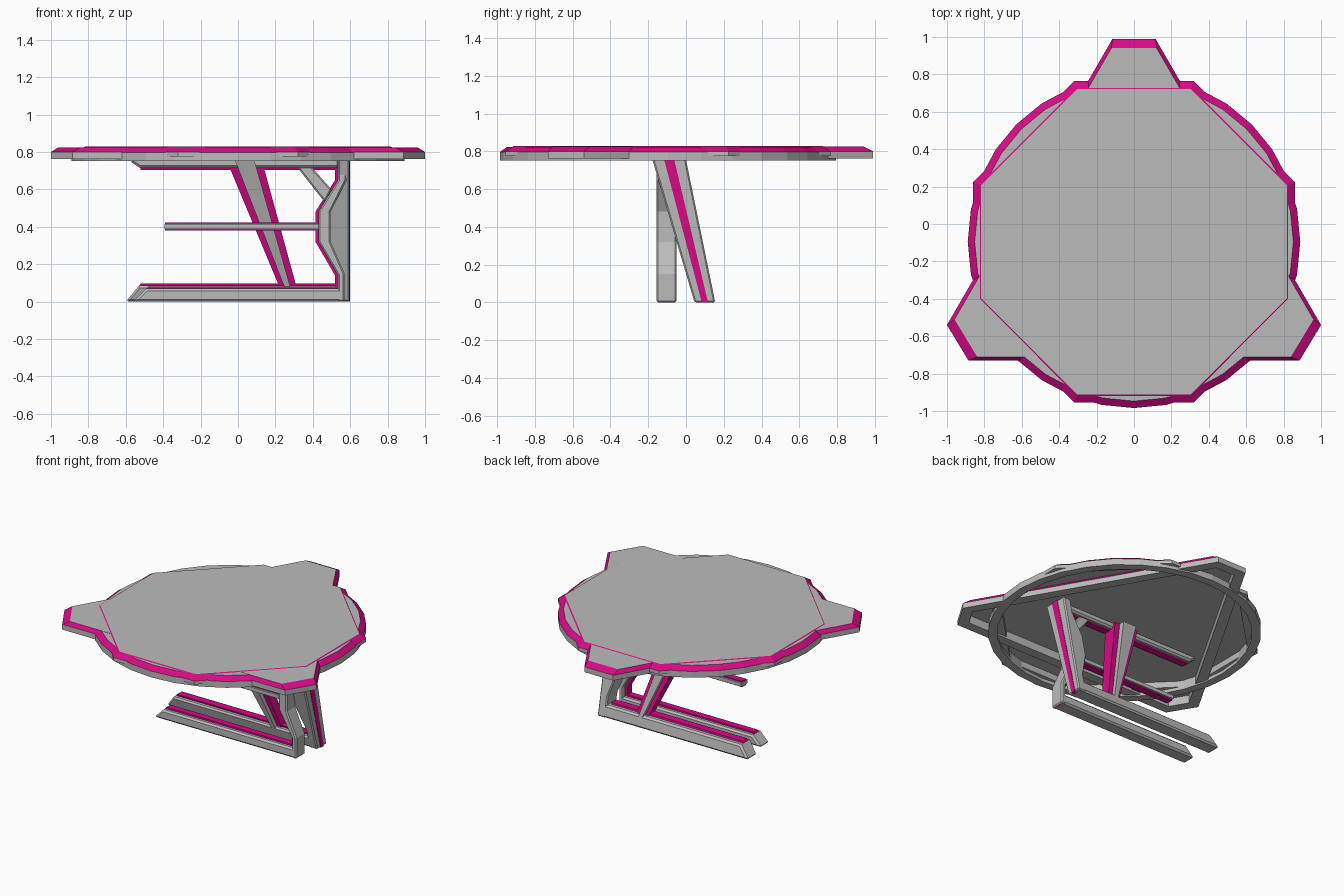
import bpy, bmesh
from math import sin, cos, pi
from mathutils import Vector

if "Cube" in bpy.data.objects:
    bpy.data.objects.remove(bpy.data.objects["Cube"])

pink = bpy.data.materials.new("pink_trim")
pink.diffuse_color = (0.68, 0.003, 0.24, 1)
pink.use_nodes = True
pink.node_tree.nodes["Principled BSDF"].inputs["Base Color"].default_value = pink.diffuse_color
grey = bpy.data.materials.new("grey_panel")
grey.diffuse_color = (0.5, 0.5, 0.5, 1)
grey.use_nodes = True
grey.node_tree.nodes["Principled BSDF"].inputs["Base Color"].default_value = grey.diffuse_color


def finish(name, bm, mats, bevel=0):
    bmesh.ops.recalc_face_normals(bm, faces=bm.faces[:])
    me = bpy.data.meshes.new(name)
    bm.to_mesh(me)
    bm.free()
    for m in mats:
        me.materials.append(m)
    ob = bpy.data.objects.new(name, me)
    bpy.context.collection.objects.link(ob)
    if bevel:
        mod = ob.modifiers.new("chamfer", 'BEVEL')
        mod.width, mod.segments = bevel, 1
        mod.limit_method = 'ANGLE'
        mod.angle_limit = 1.0
    return ob


def inset(pts, dists):
    """Move each edge i (point i to i+1) of a clockwise outline inwards by dists[i]."""
    out, n = [], len(pts)
    for i in range(n):
        p, a, b = Vector(pts[i]), Vector(pts[i - 1]), Vector(pts[(i + 1) % n])
        d1, d2 = (p - a).normalized(), (b - p).normalized()
        n1, n2 = Vector((d1.y, -d1.x)), Vector((d2.y, -d2.x))
        w1, w2 = dists[i - 1], dists[i]
        det = n1.x * n2.y - n1.y * n2.x
        out.append((p.x + (w1 * n2.y - w2 * n1.y) / det,
                    p.y + (n1.x * w2 - n2.x * w1) / det))
    return out


def frame(name, pts, bevels, z0, z1, z2, width):
    """Hollow-bottomed slab: side wall, pink sloped rim, flat top, lower ring."""
    n = len(pts)
    top, inner = inset(pts, bevels), inset(pts, [width] * n)
    bm = bmesh.new()
    loops = [[bm.verts.new((x, y, z)) for x, y in ring] for ring, z in
             ((inner, z2 - .005), (inner, z0), (pts, z0), (pts, z1), (top, z2))]
    for k in range(4):
        for i in range(n):
            j = (i + 1) % n
            f = bm.faces.new((loops[k][i], loops[k][j], loops[k + 1][j], loops[k + 1][i]))
            f.material_index = 1 if k == 3 else 0
    bm.faces.new(loops[4])
    bm.faces.new(loops[0])
    finish(name, bm, [grey, pink])


def upright(z):
    return -.103, .052


def leaning(z):
    return .1 - .25 * z, .055 + .045 * z


def prism(name, pts, place, scale=1, mat=grey, bevel=.012):
    """Side profile in x,z given depth in y; place(z) gives centre and half depth."""
    bm = bmesh.new()
    sides = []
    for s in (-1, 1):
        sides.append([bm.verts.new((x, place(z)[0] + s * scale * place(z)[1], z)) for x, z in pts])
        bm.faces.new(sides[-1])
    for i in range(len(pts)):
        j = (i + 1) % len(pts)
        bm.faces.new((sides[0][i], sides[0][j], sides[1][j], sides[1][i]))
    finish(name, bm, [mat], bevel)


# table top: round rim, three-cornered frame, octagonal panel
cy = -.095
circle = [(.889 * sin(i * pi / 16), cy + .889 * cos(i * pi / 16)) for i in range(32)]
frame("round_rim", circle, [.037] * 32, .752, .797, .824, .06)
tri = [(-.115, .99), (.115, .99), (1, -.54), (.885, -.73), (-.885, -.73), (-1, -.54)]
frame("three_corner_frame", tri, [.05, .02] * 3, .762, .80, .825, .07)
h, c = .86, .32
octo = [(-c, h), (c, h), (h, c), (h, -c), (c, -h), (-c, -h), (-h, -c), (-h, c)]
octo = [(x, y + cy) for x, y in octo]
frame("octagon_panel", octo, [.043] * 8, .775, .80, .829, .06)

# base rails with pink strip on top
for name, place, x0, top in (("front", upright, -.56, .07), ("back", leaning, -.6, .085)):
    prism(name + "_base_rail", [(x0, 0), (.56, 0), (.56, top), (x0 + .07, top)], place)
    prism(name + "_base_rail_strip", [(x0 + .06, top - .02), (.52, top - .02), (.52, top + .012),
                                      (x0 + .08, top + .012)], place, .45, pink, 0)

# upright bent post, pink along its inner edge
inner_edge = [(.535, .76), (.535, .65), (.43, .48), (.43, .32), (.535, .14), (.535, 0)]
outer_edge = [(.57, 0), (.57, .15), (.495, .32), (.495, .48), (.58, .65), (.58, .76)]
prism("bent_post", inner_edge + outer_edge, upright, 1, grey, .008)
prism("bent_post_strip", [(x - .016, z) for x, z in inner_edge]
      + [(x + .02, z) for x, z in reversed(inner_edge)], upright, .45, pink, 0)

# leaning rear post with bent inner side, pink along its outer face
prism("leaning_post", [(.535, 0), (.597, 0), (.597, .765), (.535, .765), (.535, .65),
                       (.48, .48), (.48, .32), (.535, .14)], leaning, 1, grey, .008)
prism("leaning_post_strip", [(.57, 0), (.6, 0), (.6, .765), (.57, .765)], leaning, .3, pink, 0)

# tapered slanting strut with pink edges
prism("strut_edges", [(-.065, .765), (.125, .765), (.315, .07), (.225, .07)], leaning, .55, pink, 0)
prism("strut", [(-.02, .765), (.085, .765), (.285, .06), (.255, .06)], leaning, 1, grey, 0)

# top rail, middle bar and corner brace
prism("top_rail", [(-.57, .765), (-.57, .745), (-.525, .715), (.54, .715), (.54, .765)], upright)
prism("top_rail_strip", [(-.52, .705), (.52, .705), (.52, .73), (-.52, .73)], upright, .45, pink, 0)
prism("middle_bar_edges", [(-.39, .38), (.44, .38), (.44, .422), (-.39, .422)], upright, .45, pink, 0)
prism("middle_bar", [(-.392, .388), (.44, .388), (.44, .414), (-.392, .414)], upright, .7, grey, 0)
prism("corner_brace", [(.3, .74), (.375, .74), (.5, .6), (.465, .53)], upright, .6, grey, .008)
